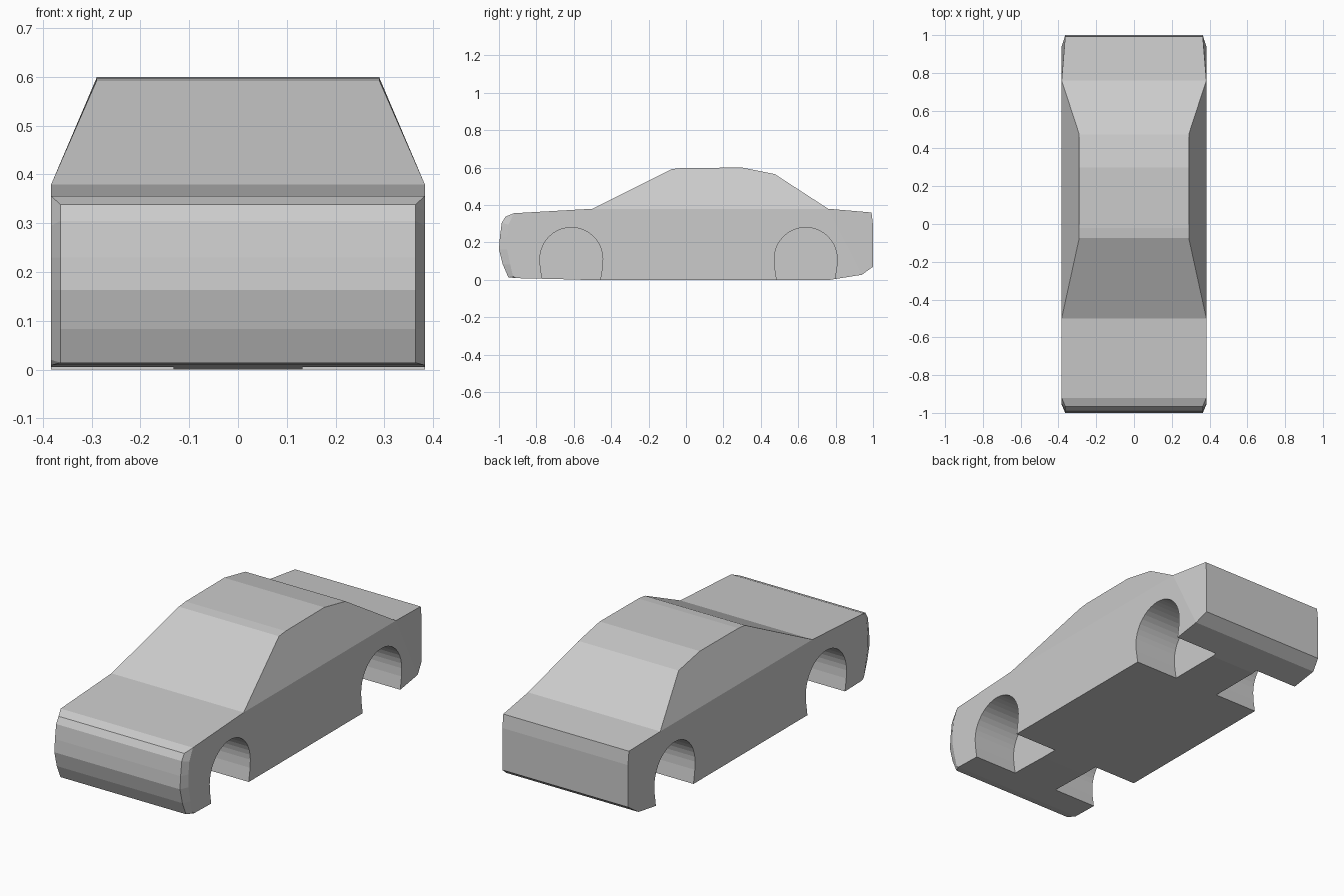
import bpy, bmesh, math

if "Cube" in bpy.data.objects:
    bpy.data.objects.remove(bpy.data.objects["Cube"])

W, N, R = 0.383, 0.364, 0.29   # half widths: body, nose and tail, roof

# (y, z) profile points
nose = [(-0.965, 0.338), (-0.985, 0.305), (-0.995, 0.23), (-1.0, 0.163), (-0.98, 0.083), (-0.95, 0.014)]
cheek = [(-0.935, 0.325), (-0.95, 0.295), (-0.957, 0.23), (-0.957, 0.163), (-0.94, 0.083), (-0.925, 0.02)]
floor = [(-0.91, 0.009), (-0.65, 0.003), (-0.55, 0.0), (0.77, 0.0), (0.94, 0.027)]
tail = [(1.0, 0.07), (1.0, 0.29), (0.992, 0.36)]
rear_base, front_base, hood = (0.76, 0.38), (-0.5, 0.38), (-0.92, 0.356)
roof = [(0.475, 0.565), (0.3, 0.6), (-0.02, 0.598), (-0.075, 0.592)]


def new_object(name, bm):
    bmesh.ops.recalc_face_normals(bm, faces=bm.faces[:])
    mesh = bpy.data.meshes.new(name)
    bm.to_mesh(mesh)
    bm.free()
    obj = bpy.data.objects.new(name, mesh)
    bpy.context.collection.objects.link(obj)
    return obj


def build_body():
    bm = bmesh.new()

    def pairs(points, x):
        return [[bm.verts.new((s * x, y, z)) for s in (-1, 1)] for y, z in points]

    nose_v, cheek_v = pairs(nose, N), pairs(cheek, W)
    floor_v, tail_v = pairs(floor, W), pairs(tail, N)
    rear_v, front_v, hood_v = pairs([rear_base, front_base, hood], W)
    roof_v = pairs(roof, R)

    # closed strip running across the car
    ring = nose_v + floor_v + tail_v + [rear_v] + roof_v + [front_v, hood_v]
    for a, b in zip(ring, ring[1:] + ring[:1]):
        bm.faces.new((a[0], a[1], b[1], b[0]))

    # side panels, rounded nose corners and tapered tail corners
    for s in (0, 1):
        side = lambda rows: [p[s] for p in rows]
        bm.faces.new(side(cheek_v + floor_v + [rear_v, front_v, hood_v]))
        bm.faces.new(side([rear_v] + roof_v + [front_v]))
        bm.faces.new(side([floor_v[-1]] + tail_v + [rear_v]))
        inner = [hood_v] + nose_v + [floor_v[0]]
        outer = [hood_v] + cheek_v + [floor_v[0]]
        for i in range(len(inner) - 1):
            loop = side([inner[i], inner[i + 1], outer[i + 1], outer[i]])
            bm.faces.new(list(dict.fromkeys(loop)))
    return new_object("car_body", bm)


def arch_cutter(name, y0, side):
    # round-topped wheel well narrowing slightly at the floor
    r, zc, n = 0.168, 0.112, 20
    pts = [(y0 + r * math.cos(math.pi * i / n), zc + r * math.sin(math.pi * i / n)) for i in range(n + 1)]
    pts += [(y0 - 0.166, 0.07), (y0 - 0.155, 0.0), (y0 - 0.155, -0.1),
            (y0 + 0.155, -0.1), (y0 + 0.155, 0.0), (y0 + 0.166, 0.07)]
    bm = bmesh.new()
    face = bm.faces.new([bm.verts.new((side * 0.132, y, z)) for y, z in pts])
    ext = bmesh.ops.extrude_face_region(bm, geom=[face], use_keep_orig=True)
    moved = [g for g in ext["geom"] if isinstance(g, bmesh.types.BMVert)]
    bmesh.ops.translate(bm, verts=moved, vec=(side * 0.4, 0, 0))
    obj = new_object(name, bm)
    obj.hide_render = True
    obj.display_type = 'WIRE'
    return obj


body = build_body()

# four wheel wells
for end, y0 in (("front", -0.613), ("rear", 0.64)):
    for label, side in (("left", -1), ("right", 1)):
        cutter = arch_cutter(f"{end}_{label}_wheel_well_cutter", y0, side)
        mod = body.modifiers.new(f"{end}_{label}_wheel_well", 'BOOLEAN')
        mod.operation = 'DIFFERENCE'
        mod.solver = 'EXACT'
        mod.object = cutter
